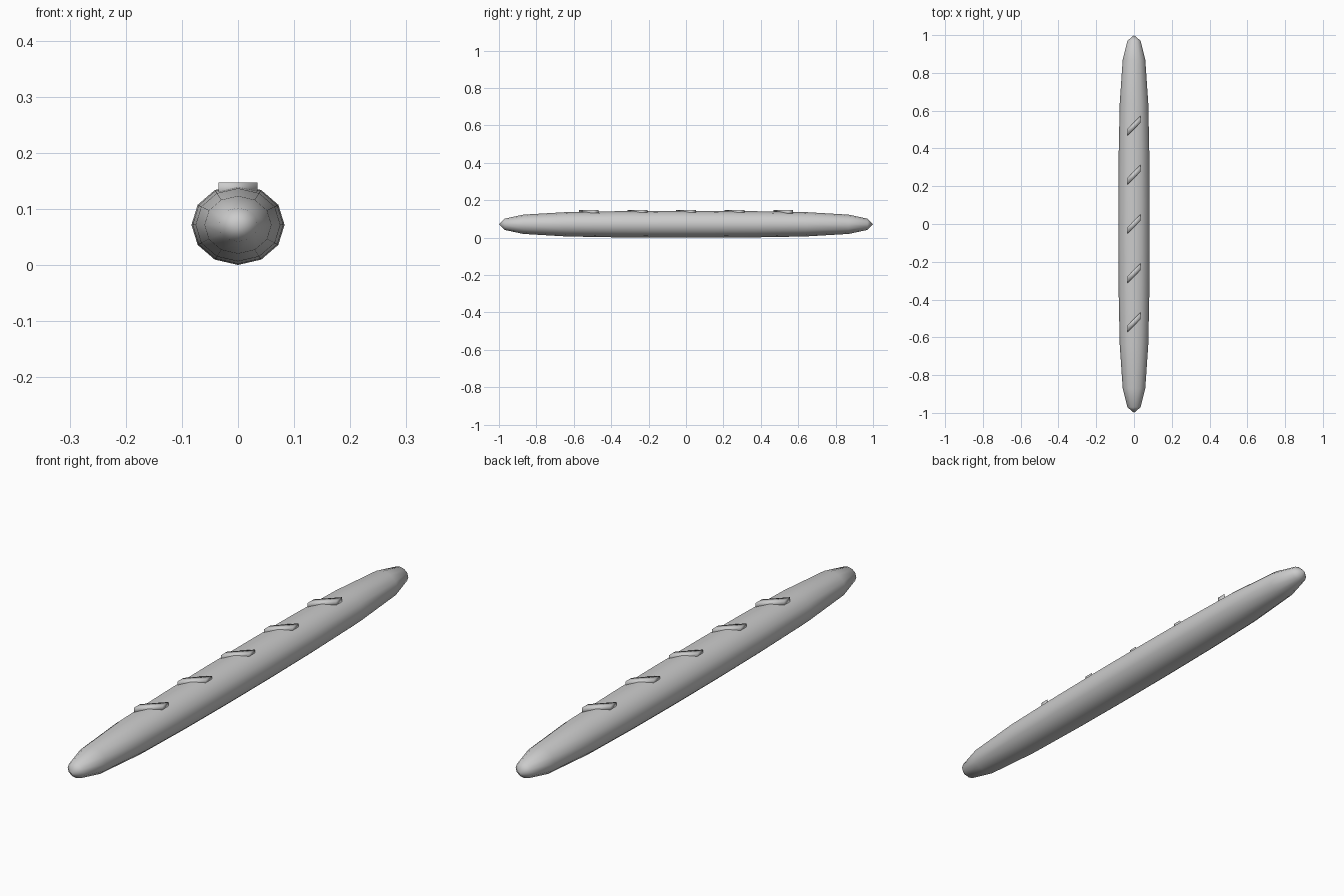
import bpy, bmesh, math

cube = bpy.data.objects.get("Cube")
if cube:
    bpy.data.objects.remove(cube, do_unlink=True)

# One plain grey for everything
grey = bpy.data.materials.new("plain grey")
grey.use_nodes = True
grey.diffuse_color = (0.6, 0.6, 0.6, 1)
grey.node_tree.nodes["Principled BSDF"].inputs["Base Color"].default_value = (0.6, 0.6, 0.6, 1)


def finish(name, bm):
    bmesh.ops.recalc_face_normals(bm, faces=bm.faces)
    mesh = bpy.data.meshes.new(name)
    bm.to_mesh(mesh)
    bm.free()
    mesh.materials.append(grey)
    for p in mesh.polygons:
        p.use_smooth = True
    obj = bpy.data.objects.new(name, mesh)
    bpy.context.collection.objects.link(obj)
    return obj


# Long loaf: twelve-sided rings lofted along y, closed to a point at each end
WIDTH, HEIGHT, SIDES = 0.083, 0.0715, 12
half = [(0.13, 1.0), (0.38, 0.975), (0.64, 0.91), (0.87, 0.72), (0.97, 0.42)]
profile = [(-y, r) for y, r in reversed(half)] + half
bm = bmesh.new()
rings = []
for y, r in profile:
    angles = [2 * math.pi * i / SIDES for i in range(SIDES)]
    rings.append([bm.verts.new((WIDTH * r * math.sin(a), y, HEIGHT * (1 + r * math.cos(a))))
                  for a in angles])
for a, b in zip(rings, rings[1:]):
    for i in range(SIDES):
        j = (i + 1) % SIDES
        bm.faces.new((a[i], a[j], b[j], b[i]))
for ring, y in ((rings[0], -1), (rings[-1], 1)):
    tip = bm.verts.new((0, y, HEIGHT))
    for i in range(SIDES):
        bm.faces.new((ring[i], ring[(i + 1) % SIDES], tip))
finish("loaf", bm)

# Five slanted crust ridges: boxes sheared along y
for n in range(5):
    bm = bmesh.new()
    bmesh.ops.create_cube(bm, size=1)
    for v in bm.verts:
        v.co = (v.co.x * 0.07, v.co.y * 0.036 + v.co.x * 0.07 + 0.26 * (n - 2),
                0.136 + v.co.z * 0.022)
    finish(f"crust_ridge_{n + 1}", bm)
